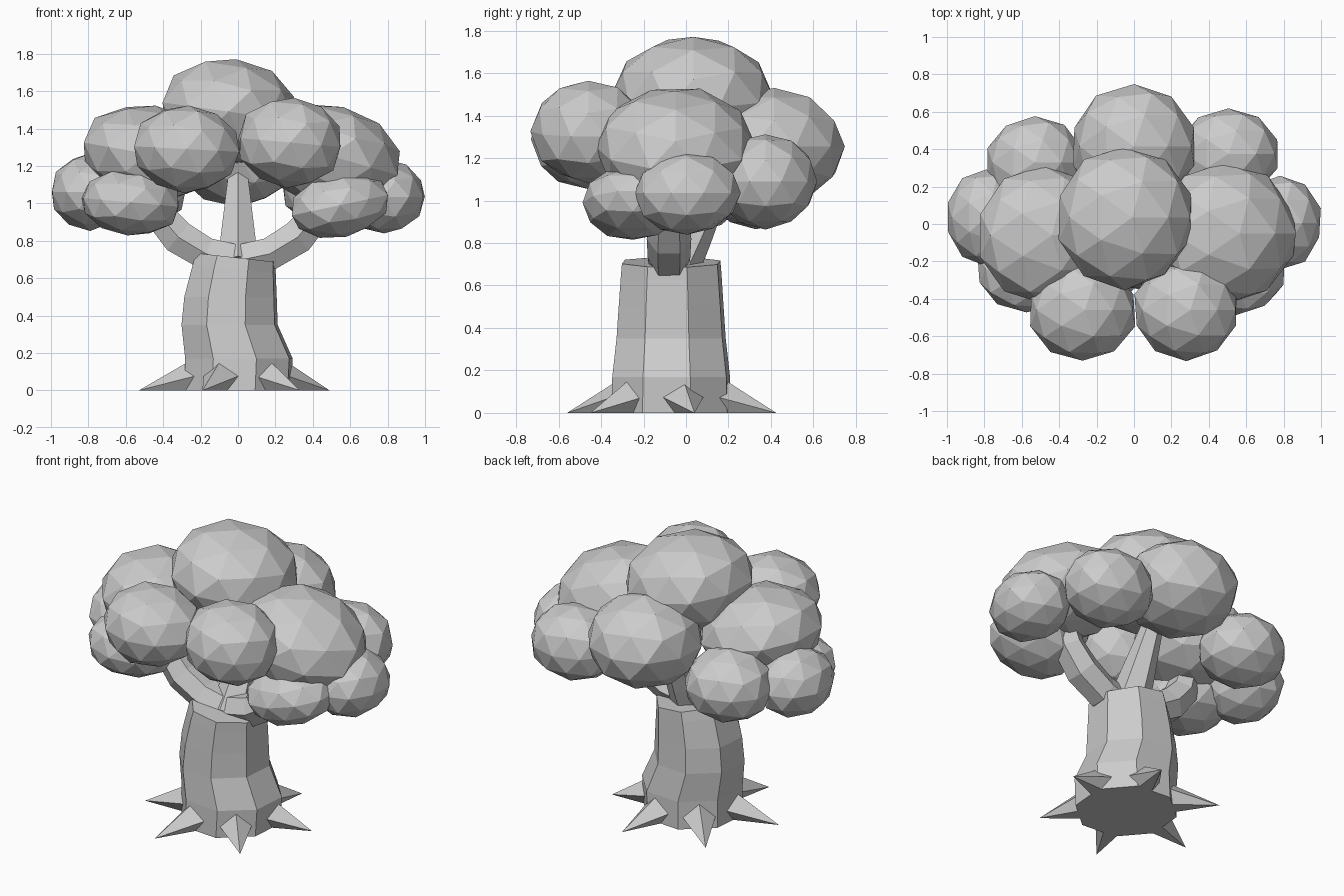
import bpy, bmesh, math, random
from mathutils import Matrix, Vector

random.seed(4)
cube = bpy.data.objects.get("Cube")
if cube:
    bpy.data.objects.remove(cube, do_unlink=True)

grey = bpy.data.materials.new("plain_grey")
grey.use_nodes = True
grey.diffuse_color = (0.6, 0.6, 0.6, 1)
grey.node_tree.nodes["Principled BSDF"].inputs["Base Color"].default_value = (0.6, 0.6, 0.6, 1)


def finish(name, bm):
    bmesh.ops.recalc_face_normals(bm, faces=bm.faces)
    mesh = bpy.data.meshes.new(name)
    bm.to_mesh(mesh)
    bm.free()
    mesh.materials.append(grey)
    obj = bpy.data.objects.new(name, mesh)
    bpy.context.collection.objects.link(obj)


def skin(name, rings):
    """Bridge successive rings of points and cap both ends."""
    bm = bmesh.new()
    loops = [[bm.verts.new(p) for p in ring] for ring in rings]
    n = len(loops[0])
    for a, b in zip(loops, loops[1:]):
        for i in range(n):
            j = (i + 1) % n
            bm.faces.new((a[i], a[j], b[j], b[i]))
    bm.faces.new(loops[0][::-1])
    bm.faces.new(loops[-1])
    finish(name, bm)


def foliage(name, centre, radii, tilt=0):
    """Slightly irregular faceted ellipsoid; positive tilt lowers its +x side."""
    bm = bmesh.new()
    bmesh.ops.create_icosphere(bm, subdivisions=2, radius=1.025)
    turn = Matrix.Rotation(math.radians(tilt), 3, "Y")
    for v in bm.verts:
        p = v.co * random.uniform(0.975, 1.02)
        v.co = Vector(centre) + turn @ Vector(r * c for r, c in zip(radii, p))
    finish(name, bm)


def branch(name, path, radii, sides=6):
    """Tapered limb swept along a path."""
    points = [Vector(p) for p in path]
    rings = []
    for i, (p, r) in enumerate(zip(points, radii)):
        along = (points[min(i + 1, len(points) - 1)] - points[max(i - 1, 0)]).normalized()
        side = along.cross(Vector((0, 1, 0))).normalized()
        up = side.cross(along)
        rings.append([p + r * (math.cos(a) * side + math.sin(a) * up)
                      for a in (math.tau * (k + 0.5) / sides for k in range(sides))])
    skin(name, rings)


# Trunk: height, centre x, radius x, radius y
TRUNK_Y = -0.07
levels = [(0, 0, 0.28, 0.28), (0.17, 0.005, 0.285, 0.275), (0.35, -0.045, 0.255, 0.255),
          (0.5, -0.04, 0.245, 0.245), (0.65, -0.02, 0.22, 0.235), (0.71, -0.01, 0.21, 0.23)]
skin("trunk", [[(cx + rx * 1.06 * math.cos(a), TRUNK_Y + ry * 1.06 * math.sin(a),
                 z - (0.025 * math.cos(a) if z > 0.6 else 0))
                for a in (math.tau * (k + 0.4) / 8 for k in range(8))]
               for z, cx, rx, ry in levels])

# Roots: faceted spikes reaching down to the ground around the trunk
tips = [(-0.53, -0.17), (-0.19, -0.56), (0.33, -0.45), (0.49, 0.04), (0.15, 0.425), (-0.365, 0.325)]
outline = [(-0.05, 0), (-0.105, 0.08), (0, 0.17), (0.105, 0.08), (0.05, 0)]
for i, (x, y) in enumerate(tips):
    tip, middle = Vector((x, y, 0)), Vector((0, TRUNK_Y, 0))
    out = (tip - middle).normalized()
    side = Vector((-out.y, out.x, 0))
    bm = bmesh.new()
    base = [bm.verts.new(middle + out * 0.24 + side * s + Vector((0, 0, h))) for s, h in outline]
    point = bm.verts.new(tip)
    bm.faces.new(base)
    for j in range(len(base)):
        bm.faces.new((base[j], base[(j + 1) % len(base)], point))
    finish(f"root_{i + 1}", bm)

# Limbs: a mirrored pair curving outward, and one leaning back
for name, s in (("left_branch", 1), ("right_branch", -1)):
    branch(name, [(-0.02 * s, -0.08, 0.69), (s * 0.17, -0.08, 0.73), (s * 0.32, -0.08, 0.82),
                  (s * 0.42, -0.08, 0.94), (s * 0.48, -0.08, 1.15)],
           [0.095, 0.1, 0.105, 0.095, 0.07])
branch("back_branch", [(0, -0.07, 0.66), (0, 0.03, 0.85), (0, 0.23, 1.25)], [0.125, 0.1, 0.045])

# Foliage clumps: centre, radii, tilt
clumps = {
    "top": ((-0.05, 0.035, 1.49), (0.365, 0.375, 0.28), 8),
    "front_right": ((-0.275, -0.46, 1.29), (0.285, 0.27, 0.23), 3),
    "front_left": ((0.28, -0.46, 1.325), (0.28, 0.265, 0.24), 5),
    "upper_right": ((-0.485, -0.06, 1.265), (0.35, 0.36, 0.255), 10),
    "upper_left": ((0.49, -0.05, 1.255), (0.38, 0.37, 0.27), 16),
    "back": ((0, 0.415, 1.255), (0.335, 0.325, 0.265)),
    "back_left": ((0.505, 0.375, 1.09), (0.27, 0.24, 0.22)),
    "back_right": ((-0.53, 0.33, 1.08), (0.26, 0.24, 0.21)),
    "side_left": ((0.78, 0.005, 1.035), (0.22, 0.245, 0.195)),
    "side_right": ((-0.79, 0.035, 1.06), (0.21, 0.25, 0.2)),
    "low_left": ((0.545, -0.25, 0.99), (0.265, 0.23, 0.17), -12),
    "low_right": ((-0.575, -0.24, 1.005), (0.265, 0.23, 0.175), 5),
}
for name, shape in clumps.items():
    foliage(name + "_foliage", *shape)
